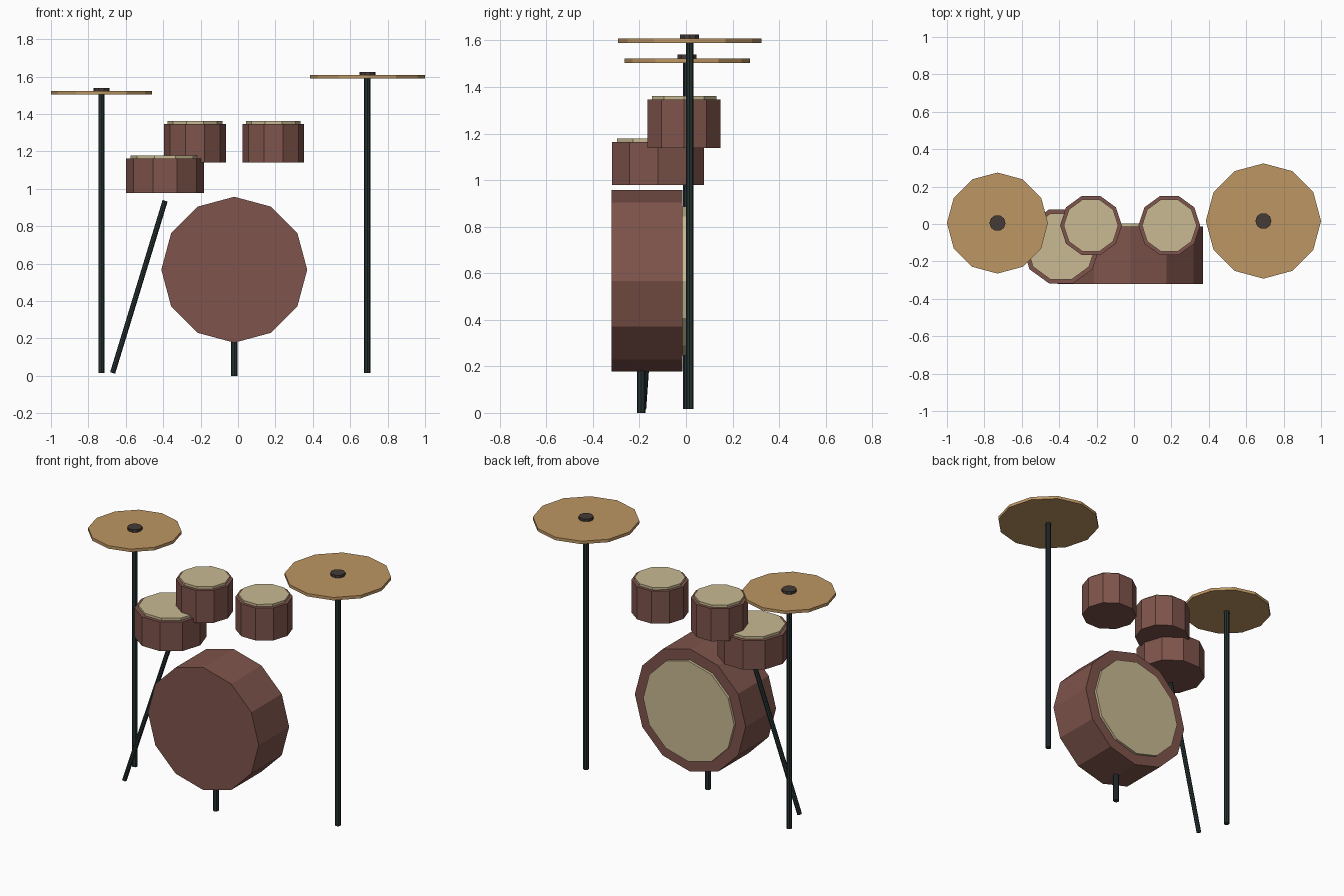
import bpy
import math
from mathutils import Vector

if "Cube" in bpy.data.objects:
    bpy.data.objects.remove(bpy.data.objects["Cube"])


def material(name, rgb):
    """Flat colour from 0-255 sRGB values."""
    lin = []
    for v in rgb:
        v /= 255
        lin.append(v / 12.92 if v <= 0.04045 else ((v + 0.055) / 1.055) ** 2.4)
    m = bpy.data.materials.new(name)
    m.diffuse_color = (*lin, 1)
    m.use_nodes = True
    m.node_tree.nodes["Principled BSDF"].inputs["Base Color"].default_value = m.diffuse_color
    return m


SHELL = material("shell_brown", (126, 84, 75))
HEAD = material("drumhead_cream", (200, 186, 146))
BRASS = material("cymbal_brass", (189, 150, 99))
METAL = material("stand_dark", (38, 50, 51))
CAP = material("cap_dark_brown", (68, 59, 55))


def cylinder(name, start, end, radius, sides, mat):
    """Prism between two points, with a corner on the +x axis when upright."""
    a, b = Vector(start), Vector(end)
    axis = b - a
    bpy.ops.mesh.primitive_cylinder_add(
        vertices=sides, radius=radius, depth=axis.length, location=(a + b) / 2)
    ob = bpy.context.object
    ob.name = ob.data.name = name
    # turn the mesh so that a corner lies on +x, then tilt the object
    for v in ob.data.vertices:
        x, y, z = v.co
        v.co = (y, -x, z)
    ob.rotation_euler = Vector((0, 0, 1)).rotation_difference(axis.normalized()).to_euler()
    ob.data.materials.append(mat)
    return ob


# Bass drum lying along y, with its head on the back and one foot below
cylinder("bass_drum_shell", (-0.02, -0.32, 0.567), (-0.02, -0.014, 0.567), 0.39, 12, SHELL)
cylinder("bass_drum_head", (-0.02, -0.03, 0.567), (-0.02, 0.002, 0.567), 0.32, 12, HEAD)
cylinder("bass_drum_foot", (-0.02, -0.193, 0), (-0.02, -0.193, 0.22), 0.018, 8, METAL)

# Toms: name, x, y, bottom, rim height, radius, head radius
for name, x, y, z0, z1, r, rh in (
        ("left_tom", -0.23, -0.008, 1.139, 1.346, 0.165, 0.146),
        ("right_tom", 0.189, -0.008, 1.139, 1.346, 0.165, 0.146),
        ("floor_tom", -0.39, -0.12, 0.978, 1.163, 0.208, 0.185)):
    cylinder(name + "_shell", (x, y, z0), (x, y, z1), r, 10, SHELL)
    cylinder(name + "_head", (x, y, z1 - 0.01), (x, y, z1 + 0.015), rh, 10, HEAD)

# Slanted floor tom leg
cylinder("floor_tom_leg", (-0.67, -0.185, 0.016), (-0.39, -0.12, 0.935), 0.014, 8, METAL)

# Cymbals on straight stands: name, x, y, underside, top, radius
for name, x, y, z0, z1, r in (
        ("left_cymbal", -0.73, 0.005, 1.503, 1.522, 0.27),
        ("right_cymbal", 0.692, 0.016, 1.589, 1.608, 0.308)):
    cylinder(name, (x, y, z0), (x, y, z1), r, 12, BRASS)
    cylinder(name + "_cap", (x, y, z1 - 0.005), (x, y, z1 + 0.017), 0.043, 10, CAP)
    cylinder(name + "_stand", (x, y, 0.016), (x, y, z0 + 0.005), 0.017, 8, METAL)
